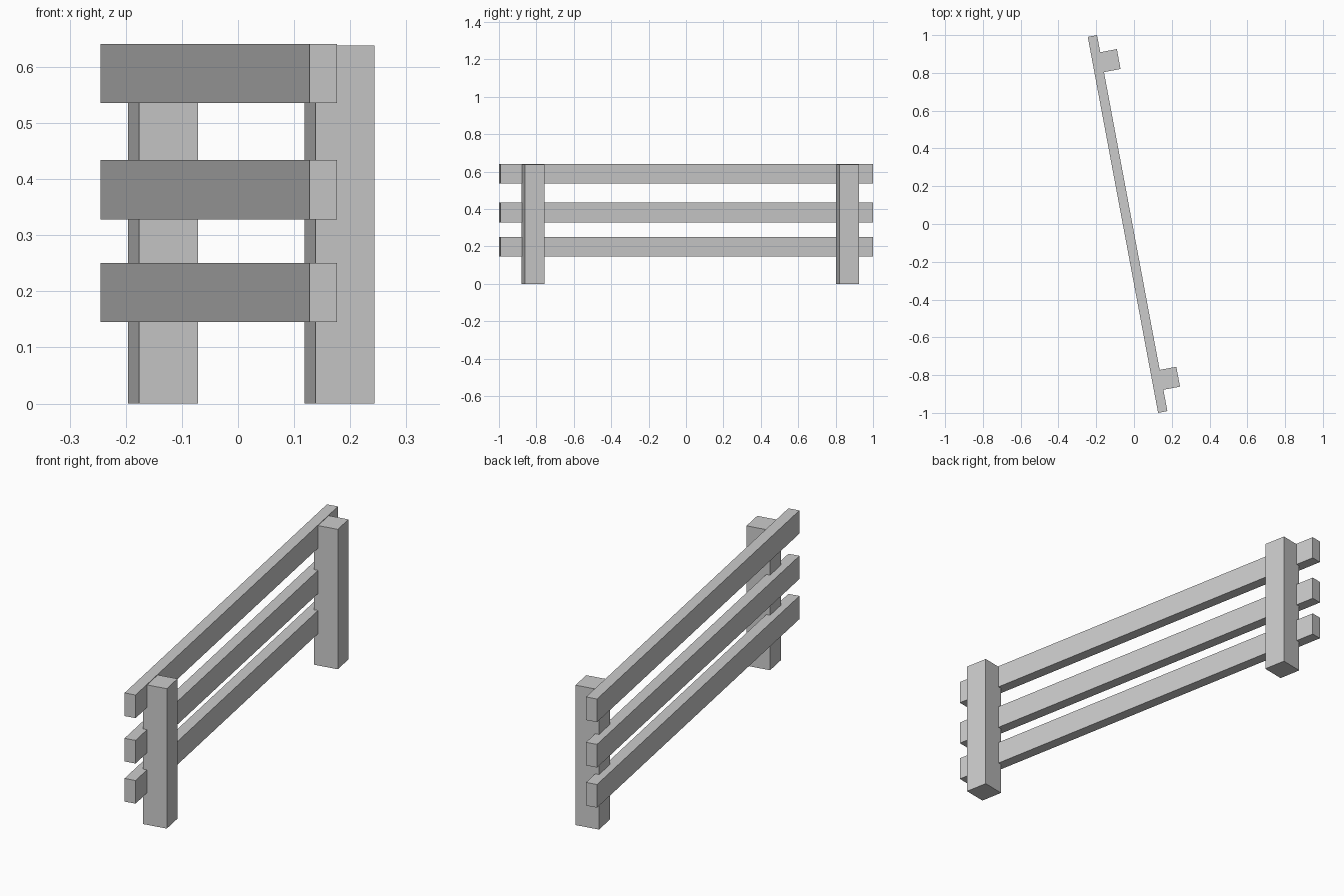
import bpy
from mathutils import Matrix, Vector
from math import radians

if "Cube" in bpy.data.objects:
    bpy.data.objects.remove(bpy.data.objects["Cube"])

# the whole fence is turned about z and shifted so that it is centred
PLACE = Matrix.Translation((-0.034, 0, 0)) @ Matrix.Rotation(radians(10.6), 4, 'Z')


def box(name, centre, size):
    bpy.ops.mesh.primitive_cube_add(size=1)
    ob = bpy.context.object
    ob.name = name
    ob.data.transform(PLACE @ Matrix.Translation(Vector(centre)) @ Matrix.Diagonal((*size, 1)))
    return ob


# three horizontal rails
for name, z in (("lower_rail", 0.198), ("middle_rail", 0.381), ("top_rail", 0.588)):
    box(name, (0, 0, z), (0.05, 2.025, 0.1055))

# two square posts, let into the rails from behind
for name, y in (("front_post", -0.844), ("back_post", 0.867)):
    box(name, (0.061, y, 0.319), (0.107, 0.107, 0.638))
